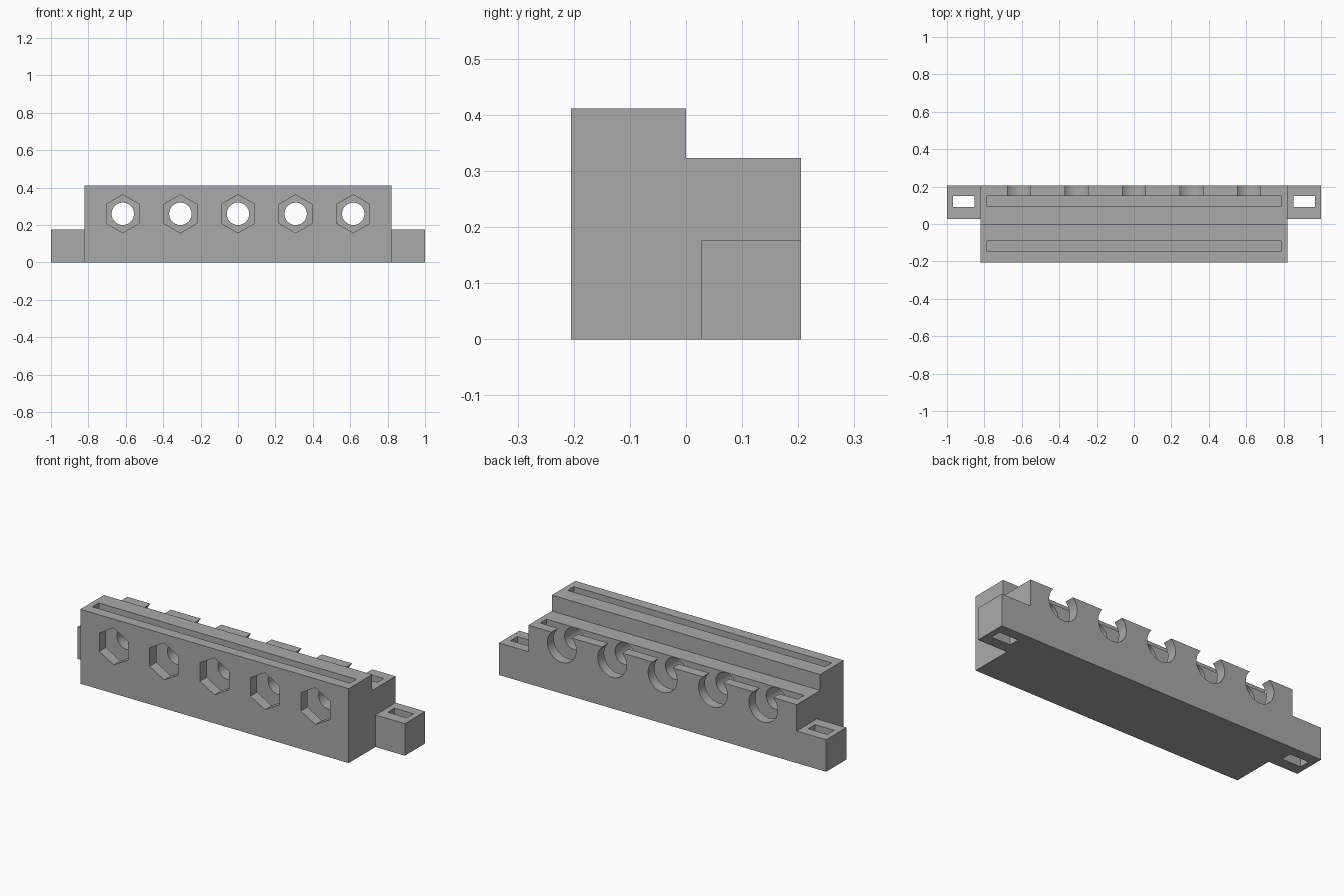
import bpy
import math

cube = bpy.data.objects.get("Cube")
if cube:
    bpy.data.objects.remove(cube, do_unlink=True)

grey = bpy.data.materials.new("mid_grey")
grey.use_nodes = True
grey.diffuse_color = (0.4, 0.4, 0.4, 1)
grey.node_tree.nodes["Principled BSDF"].inputs["Base Color"].default_value = (0.4, 0.4, 0.4, 1)


def prism(name, outline, half_length):
    """Extrude a (y, z) outline along x."""
    n = len(outline)
    verts = [(x, y, z) for x in (-half_length, half_length) for y, z in outline]
    faces = [tuple(reversed(range(n))), tuple(range(n, 2 * n))]
    faces += [(i, (i + 1) % n, n + (i + 1) % n, n + i) for i in range(n)]
    mesh = bpy.data.meshes.new(name)
    mesh.from_pydata(verts, [], faces)
    obj = bpy.data.objects.new(name, mesh)
    bpy.context.collection.objects.link(obj)
    mesh.materials.append(grey)
    return obj


def box(name, x0, x1, y0, y1, z0, z1):
    obj = prism(name, [(y0, z0), (y1, z0), (y1, z1), (y0, z1)], (x1 - x0) / 2)
    obj.location.x = (x0 + x1) / 2
    return obj


def bore(name, x, y0, y1, radius, sides):
    """Cutter along y with a corner pointing up."""
    bpy.ops.mesh.primitive_cylinder_add(
        vertices=sides, radius=radius, depth=y1 - y0,
        location=(x, (y0 + y1) / 2, 0.26), rotation=(math.pi / 2, 0, 0))
    obj = bpy.context.object
    obj.name = name
    obj.data.materials.append(grey)
    return obj


def cut(target, cutter):
    mod = target.modifiers.new(cutter.name, "BOOLEAN")
    mod.operation = "DIFFERENCE"
    mod.solver = "EXACT"
    mod.object = cutter
    cutter.hide_render = True
    bpy.context.view_layer.objects.active = target
    bpy.ops.object.modifier_apply(modifier=mod.name)
    bpy.data.objects.remove(cutter, do_unlink=True)


# Stepped block
body = prism("stepped_block", [(-0.205, 0), (0.205, 0), (0.205, 0.323),
                               (0, 0.323), (0, 0.411), (-0.205, 0.411)], 0.82)

# Long strip slots in both levels
for y0 in (-0.146, 0.094):
    cut(body, box("strip_slot", -0.787, 0.787, y0, y0 + 0.055, 0.1, 0.5))

# Row of through holes with hexagonal fronts and round backs
for i in range(-2, 3):
    x = i * 0.308
    cut(body, bore("through_hole", x, -0.3, 0.3, 0.06, 48))
    cut(body, bore("hex_recess", x, -0.3, -0.146, 0.102, 6))
    cut(body, bore("round_recess", x, 0.149, 0.3, 0.088, 48))

# Mounting tabs with vertical slots
for side, name in ((-1, "right_tab"), (1, "left_tab")):
    tab = box(name, 0.82, 1.0, 0.028, 0.205, 0, 0.177)
    tab.location.x *= side
    slot = box("tab_slot", 0.852, 0.968, 0.09, 0.149, -0.1, 0.3)
    slot.location.x *= side
    bpy.context.view_layer.update()
    cut(tab, slot)

# Keep flat faces crisp, bores smooth
for obj in bpy.context.collection.objects:
    if obj.name in ("stepped_block", "right_tab", "left_tab"):
        bpy.ops.object.select_all(action="DESELECT")
        obj.select_set(True)
        bpy.context.view_layer.objects.active = obj
        bpy.ops.object.shade_smooth_by_angle()
